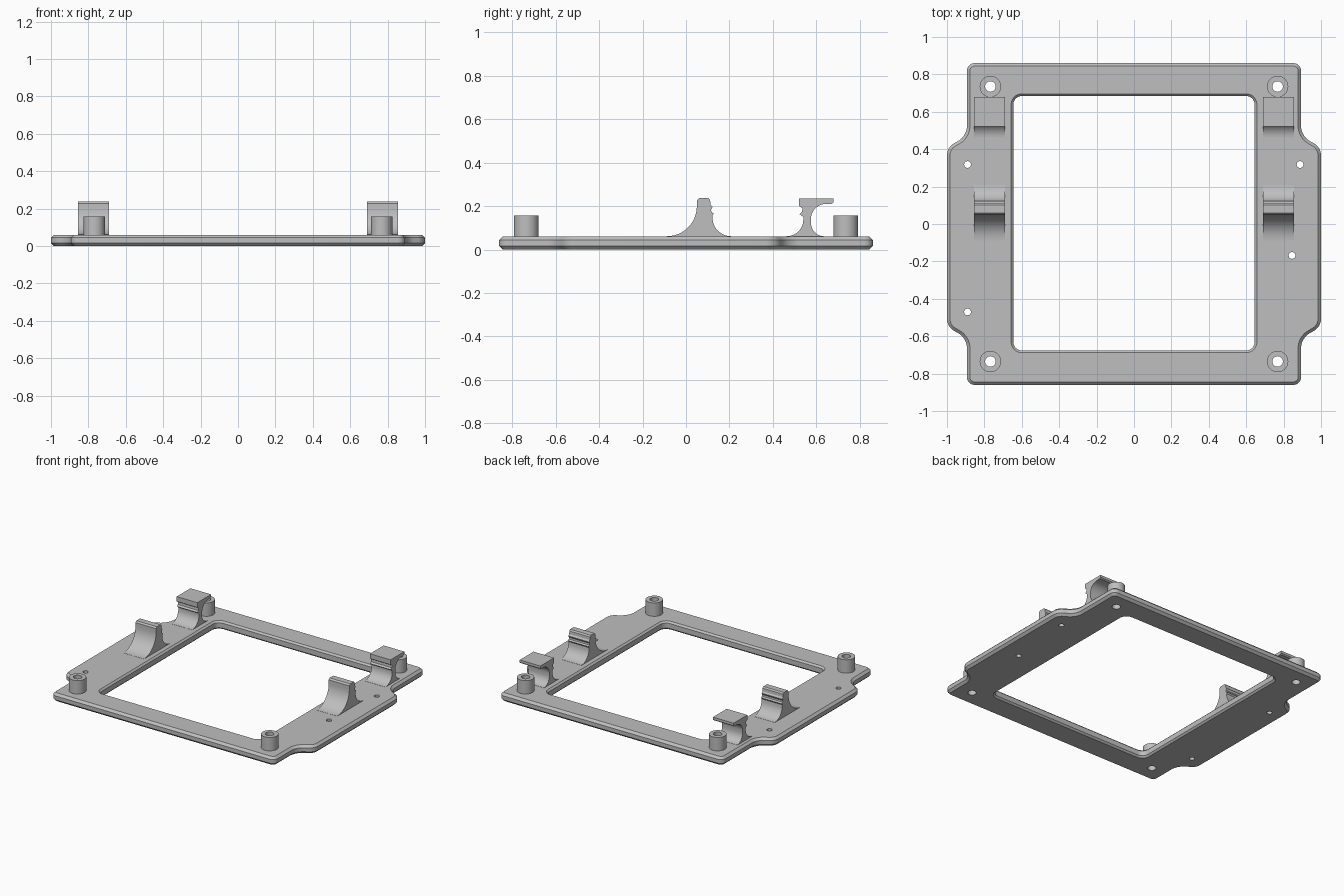
import bpy
import bmesh
from math import cos, sin, pi, tan
from mathutils import Vector

if "Cube" in bpy.data.objects:
    bpy.data.objects.remove(bpy.data.objects["Cube"], do_unlink=True)

THICK = 0.06      # plate thickness
CHAMFER = 0.016   # plate edge chamfer
POST_X, POST_Y, HOLE_R = 0.768, 0.735, 0.028

grey = bpy.data.materials.new("plain grey")
grey.use_nodes = True
grey.diffuse_color = (0.52, 0.52, 0.52, 1)
grey.node_tree.nodes["Principled BSDF"].inputs["Base Color"].default_value = grey.diffuse_color


def make_object(name, bm):
    bmesh.ops.recalc_face_normals(bm, faces=bm.faces)
    mesh = bpy.data.meshes.new(name)
    bm.to_mesh(mesh)
    bm.free()
    mesh.materials.append(grey)
    obj = bpy.data.objects.new(name, mesh)
    bpy.context.collection.objects.link(obj)
    return obj


def smooth(obj):
    bpy.ops.object.select_all(action="DESELECT")
    obj.select_set(True)
    bpy.context.view_layer.objects.active = obj
    bpy.ops.object.shade_smooth_by_angle(angle=pi / 6)


def round_corners(corners, steps=8):
    """Replace each (x, y, radius) corner with a tangent arc."""
    result = []
    for i, (x, y, r) in enumerate(corners):
        p = Vector((x, y))
        a = (Vector(corners[i - 1][:2]) - p).normalized()
        b = (Vector(corners[(i + 1) % len(corners)][:2]) - p).normalized()
        half = a.angle(b) / 2
        centre = p + (a + b).normalized() * r / sin(half)
        start = p + a * r / tan(half) - centre
        end = p + b * r / tan(half) - centre
        sweep = start.angle_signed(end)
        for k in range(steps + 1):
            t = -sweep * k / steps
            result.append((centre.x + start.x * cos(t) - start.y * sin(t),
                           centre.y + start.x * sin(t) + start.y * cos(t)))
    return result


def inset(points, distance):
    """Move a counter-clockwise outline inwards along its normals."""
    result = []
    for i, p in enumerate(points):
        p = Vector(p)
        before = (p - Vector(points[i - 1])).normalized()
        after = (Vector(points[(i + 1) % len(points)]) - p).normalized()
        along = (before + after).normalized()
        result.append(p + Vector((-along.y, along.x)) * distance / along.dot(after))
    return result


def loft(bm, rings):
    """Skin closed rings of equal count and cap both ends."""
    loops = [[bm.verts.new(p) for p in ring] for ring in rings]
    n = len(loops[0])
    for low, high in zip(loops, loops[1:]):
        for i in range(n):
            j = (i + 1) % n
            bm.faces.new((low[i], low[j], high[j], high[i]))
    bm.faces.new(loops[0][::-1])
    bm.faces.new(loops[-1])


def circle(x, y, z, r, n=32):
    return [(x + r * cos(2 * pi * k / n), y + r * sin(2 * pi * k / n), z) for k in range(n)]


def arc(cy, cz, ry, rz, start, end, steps=12):
    """Elliptical arc in the side plane, angles in units of pi."""
    angles = [pi * (start + (end - start) * k / steps) for k in range(steps + 1)]
    return [(cy + ry * cos(a), cz + rz * sin(a)) for a in angles]


# Plate with widened sides and chamfered rim
right_side = [(0.893, -0.86, 0.04), (0.893, -0.61, 0.095), (1.0, -0.55, 0.075),
              (1.0, 0.41, 0.075), (0.893, 0.47, 0.095), (0.893, 0.86, 0.04)]
outline = round_corners(right_side + [(-x, y, r) for x, y, r in reversed(right_side)])
bm = bmesh.new()
levels = ((0, CHAMFER), (CHAMFER, 0), (THICK - CHAMFER, 0), (THICK, CHAMFER))
loft(bm, [[(x, y, z) for x, y in inset(outline, shrink)] for z, shrink in levels])
plate = make_object("base_plate", bm)

# Cutter: chamfered central opening, post holes and small screw holes
bm = bmesh.new()
edge, extra = 0.012, 0.02
rings = []
for z, grow in ((-extra, edge + extra), (edge, 0), (THICK - edge, 0), (THICK + extra, edge + extra)):
    w, back, front, r = 0.645 + grow, 0.684 + grow, -0.676 - grow, 0.045 + grow
    shape = round_corners([(-w, front, r), (w, front, r), (w, back, r), (-w, back, r)])
    rings.append([(x, y, z) for x, y in shape])
loft(bm, rings)
holes = [(sx * POST_X, sy * POST_Y, HOLE_R) for sx in (-1, 1) for sy in (-1, 1)]
holes += [(x, y, 0.018) for x, y in ((-0.89, 0.318), (0.888, 0.318), (0.845, -0.168), (-0.89, -0.47))]
for x, y, r in holes:
    loft(bm, [circle(x, y, -0.1, r), circle(x, y, 0.2, r)])
cutter = make_object("hole_cutter", bm)
cutter.hide_render = True

cut = plate.modifiers.new("holes", "BOOLEAN")
cut.object = cutter
cut.operation = "DIFFERENCE"
cut.solver = "EXACT"
bpy.context.view_layer.objects.active = plate
bpy.ops.object.modifier_apply(modifier=cut.name)
bpy.data.objects.remove(cutter, do_unlink=True)
smooth(plate)

# Hollow standoff posts
for sx, side in ((-1, "right"), (1, "left")):
    for sy, end in ((-1, "front"), (1, "back")):
        bm = bmesh.new()
        x, y, top, bottom = sx * POST_X, sy * POST_Y, 0.157, THICK - 0.003
        section = [(0.057, bottom), (0.057, top), (HOLE_R, top), (HOLE_R, bottom)]
        loops = [[bm.verts.new(p) for p in circle(x, y, z, r)] for r, z in section]
        for k, ring in enumerate(loops):
            following = loops[(k + 1) % len(loops)]
            for i in range(len(ring)):
                j = (i + 1) % len(ring)
                bm.faces.new((ring[i], ring[j], following[j], following[i]))
        smooth(make_object(f"{end}_{side}_standoff", bm))

# Side profiles of the two clips, flared into the plate
base = THICK - 0.004
front_clip = (arc(-0.088, 0.2, 0.138, 0.139, -0.5, 0)
              + [(0.05, 0.227), (0.06, 0.237), (0.102, 0.237), (0.111, 0.228), (0.113, 0.207),
                 (0.122, 0.196), (0.115, 0.183), (0.117, 0.172), (0.128, 0.165), (0.121, 0.155)]
              + arc(0.208, 0.147, 0.086, 0.086, 1, 1.5)
              + [(0.208, base), (-0.088, base)])
back_clip = (arc(0.462, 0.138, 0.078, 0.077, -0.5, 0)
             + [(0.54, 0.15), (0.522, 0.163), (0.534, 0.173), (0.536, 0.19), (0.521, 0.2),
                (0.521, 0.235), (0.678, 0.235), (0.678, 0.217), (0.67, 0.21)]
             + arc(0.645, 0.14, 0.07, 0.07, 0.5, 1)
             + arc(0.635, 0.125, 0.06, 0.064, 1, 1.5)
             + [(0.635, base), (0.462, base)])
for name, profile in (("front_clip", front_clip), ("back_hook", back_clip)):
    for sx, side in ((-1, "right"), (1, "left")):
        bm = bmesh.new()
        loft(bm, [[(sx * x, y, z) for y, z in profile] for x in (0.69, 0.855)])
        smooth(make_object(f"{side}_{name}", bm))
